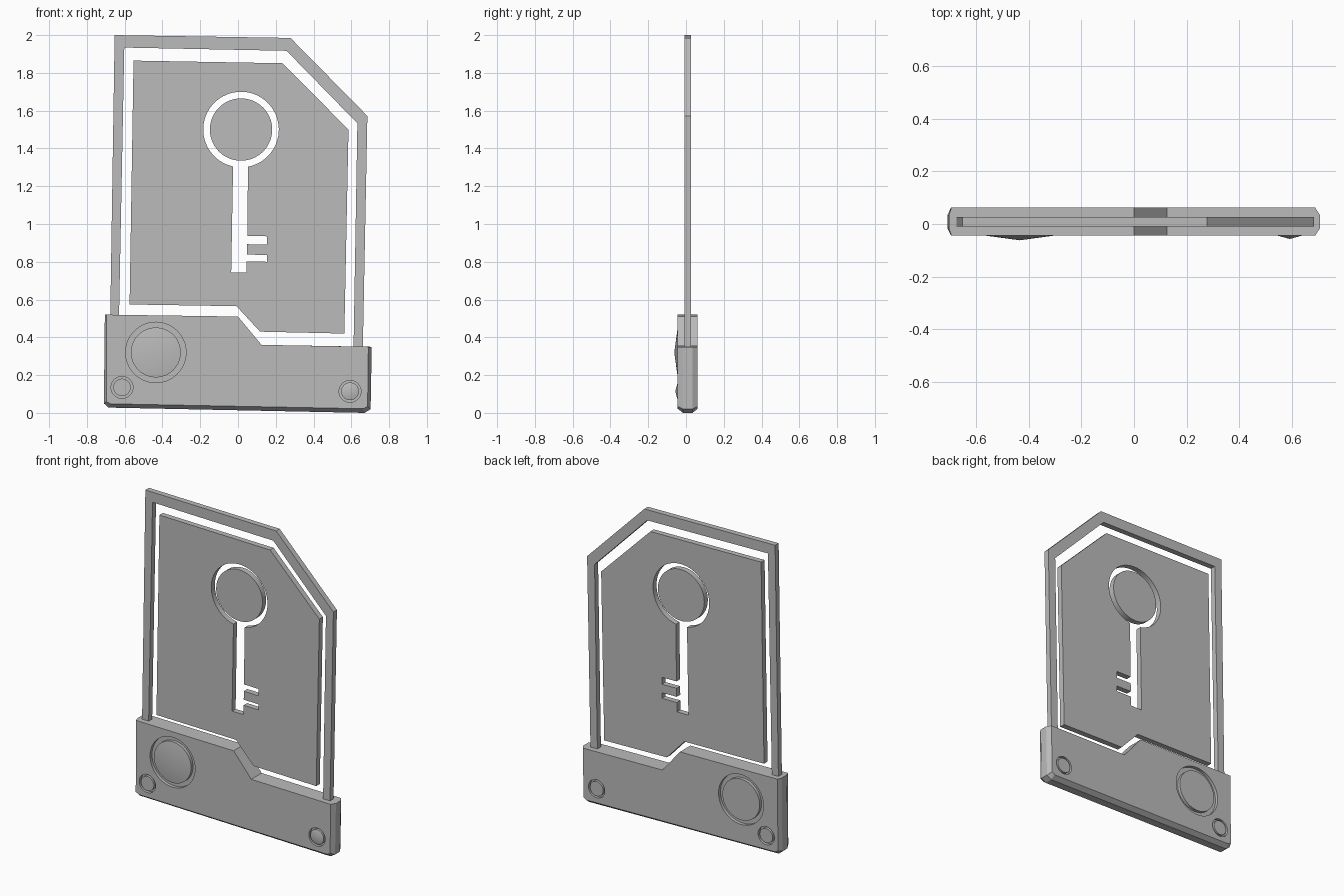
import bpy, bmesh
from math import radians, cos, sin, asin, pi
from mathutils import Vector

cube = bpy.data.objects.get("Cube")
if cube:
    bpy.data.objects.remove(cube, do_unlink=True)

grey = bpy.data.materials.new("plain_grey")
grey.use_nodes = True
grey.diffuse_color = (0.5, 0.5, 0.5, 1)
grey.node_tree.nodes["Principled BSDF"].inputs["Base Color"].default_value = (0.5, 0.5, 0.5, 1)

MID = 0.009        # depth of the centre plane
PLATE = 0.018      # half thickness of frame and panel
BODY = 0.053       # half thickness of the base
FLAT = 0.025       # half width of the base's outer rim
SEGS = 64


def finish(bm, name):
    bmesh.ops.recalc_face_normals(bm, faces=bm.faces)
    mesh = bpy.data.meshes.new(name)
    bm.to_mesh(mesh)
    bm.free()
    mesh.materials.append(grey)
    obj = bpy.data.objects.new(name, mesh)
    bpy.context.collection.objects.link(obj)
    smooth(obj)
    return obj


def smooth(obj):
    bpy.ops.object.select_all(action='DESELECT')
    obj.select_set(True)
    bpy.context.view_layer.objects.active = obj
    bpy.ops.object.shade_smooth_by_angle(angle=radians(15))


def arc(cx, cz, r, start=0, end=2 * pi, steps=SEGS, closed=True):
    n = steps if closed else steps - 1
    return [(cx + r * cos(start + (end - start) * i / n),
             cz + r * sin(start + (end - start) * i / n)) for i in range(steps)]


def plate(name, loops, y0=MID - PLATE, y1=MID + PLATE):
    """Extruded outline; later loops are holes."""
    bm = bmesh.new()
    for loop in loops:
        vs = [bm.verts.new((x, y0, z)) for x, z in loop]
        for a, b in zip(vs, vs[1:] + vs[:1]):
            bm.edges.new((a, b))
    bmesh.ops.triangle_fill(bm, edges=bm.edges[:], use_beauty=True, use_dissolve=False,
                            normal=Vector((0, -1, 0)))
    ext = bmesh.ops.extrude_face_region(bm, geom=bm.faces[:], use_keep_orig=True)
    moved = [v for v in ext["geom"] if isinstance(v, bmesh.types.BMVert)]
    bmesh.ops.translate(bm, verts=moved, vec=(0, y1 - y0, 0))
    return finish(bm, name)


# Thin frame, its feet sunk into the base
plate("outer_frame", [[
    (-0.678, 0.40), (-0.653, 2.0), (0.278, 1.985), (0.685, 1.572), (0.659, 0.25),
    (0.610, 0.25), (0.632, 1.533), (0.257, 1.917), (-0.602, 1.934), (-0.632, 0.40)]])

# Panel with a key-shaped opening
kx, kz, kr = 0.016, 1.50, 0.20
right = -pi / 2 + asin((0.053 - kx) / kr)
left = 3 * pi / 2 - asin((kx + 0.026) / kr)
key = arc(kx, kz, kr, right, left, closed=False) + [
    (-0.036, 0.742), (0.045, 0.742),
    (0.046, 0.802), (0.153, 0.800), (0.153, 0.836), (0.047, 0.838),
    (0.048, 0.893), (0.153, 0.891), (0.153, 0.935), (0.049, 0.937)]
panel_edge = [(-0.574, 0.574), (-0.553, 1.865), (0.235, 1.851), (0.585, 1.50),
              (0.563, 0.420), (0.117, 0.430), (-0.008, 0.565)]
plate("inner_panel", [panel_edge, key])
plate("key_bow_disc", [arc(kx, kz, 0.165)])

# Base block with chamfered ends and underside
rim = [(-0.705, 0.52), (0, 0.51), (0.125, 0.36), (0.708, 0.35),
       (0.702, 0.02), (0.67, 0), (-0.685, 0.028), (-0.71, 0.05)]
face = [(-0.695, 0.52), (0, 0.51), (0.125, 0.36), (0.69, 0.35),
        (0.686, 0.035), (0.665, 0.022), (-0.675, 0.048), (-0.697, 0.06)]
bm = bmesh.new()
rings = [[bm.verts.new((x, MID + y, z)) for x, z in loop]
         for loop, y in ((face, -BODY), (rim, -FLAT), (rim, FLAT), (face, BODY))]
for r0, r1 in zip(rings, rings[1:]):
    for i in range(len(r0)):
        j = (i + 1) % len(r0)
        bm.faces.new((r0[i], r0[j], r1[j], r1[i]))
bm.faces.new(rings[0])
bm.faces.new(rings[-1])
base = finish(bm, "base")

# Buttons: name, x, z, recess radius, button radius, cone height
buttons = [("large_button", -0.435, 0.32, 0.16, 0.132, 0.018),
           ("right_small_button", -0.614, 0.135, 0.058, 0.046, 0),
           ("left_small_button", 0.593, 0.114, 0.058, 0.047, 0.013)]
DEPTH = 0.02
for name, x, z, recess, radius, tip in buttons:
    # Round recess on both sides
    for side in (-1, 1):
        ys = sorted((MID + side * (BODY - DEPTH), MID + side * (BODY + 0.05)))
        cutter = plate("recess_cutter", [arc(x, z, recess)], *ys)
        cutter.hide_render = True
        mod = base.modifiers.new("recess", 'BOOLEAN')
        mod.operation = 'DIFFERENCE'
        mod.solver = 'EXACT'
        mod.object = cutter
        bpy.context.view_layer.objects.active = base
        bpy.ops.object.modifier_apply(modifier=mod.name)
        bpy.data.objects.remove(cutter, do_unlink=True)
    # Button running through the base, with a shallow cone in front
    bm = bmesh.new()
    front, back = [[bm.verts.new((px, MID + y, pz)) for px, pz in arc(x, z, radius)]
                   for y in (-BODY, BODY)]
    peak = bm.verts.new((x, MID - BODY - tip, z))
    for i in range(SEGS):
        j = (i + 1) % SEGS
        bm.faces.new((front[i], front[j], back[j], back[i]))
        bm.faces.new((front[j], front[i], peak))
    bm.faces.new(back)
    finish(bm, name)
smooth(base)
